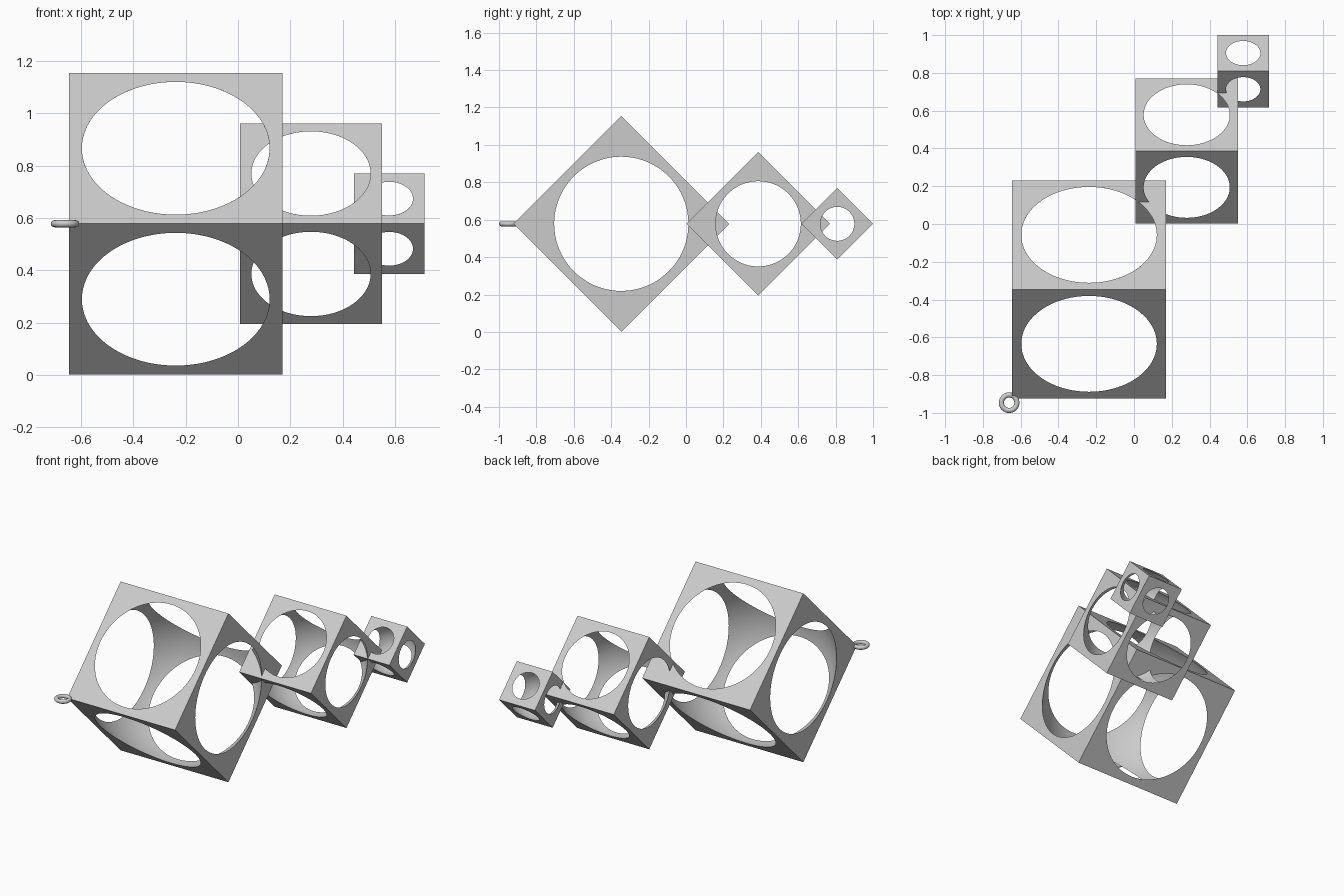
import bpy
import math

default = bpy.data.objects.get("Cube")
if default:
    bpy.data.objects.remove(default, do_unlink=True)

MID_Z = 0.578           # height of the edge line shared by every part
TILT = math.radians(45)  # the cubes balance on an edge

grey = bpy.data.materials.new("light grey")
grey.use_nodes = True
colour = (0.6, 0.6, 0.6, 1)
grey.diffuse_color = colour
grey.node_tree.nodes["Principled BSDF"].inputs["Base Color"].default_value = colour


def finish(obj, name):
    """Name, colour and shade a finished part."""
    obj.name = name
    obj.data.materials.clear()
    obj.data.materials.append(grey)
    bpy.ops.object.select_all(action='DESELECT')
    obj.select_set(True)
    bpy.context.view_layer.objects.active = obj
    bpy.ops.object.shade_smooth_by_angle(angle=math.radians(25))


def hollow_cube(name, x, y, side, hole_radius):
    """Cube hollowed by a ball that breaks through all six faces."""
    bpy.ops.mesh.primitive_cube_add(size=side)
    cube = bpy.context.object
    bpy.ops.mesh.primitive_uv_sphere_add(
        segments=128, ring_count=64, radius=math.hypot(side / 2, hole_radius))
    ball = bpy.context.object
    ball.hide_render = True
    hollow = cube.modifiers.new("hollow", 'BOOLEAN')
    hollow.operation = 'DIFFERENCE'
    hollow.solver = 'EXACT'
    hollow.object = ball

    # Bake the hollow, then drop the ball
    graph = bpy.context.evaluated_depsgraph_get()
    baked = bpy.data.meshes.new_from_object(cube.evaluated_get(graph))
    cube.modifiers.clear()
    cube.data = baked
    bpy.data.objects.remove(ball, do_unlink=True)

    cube.location = (x, y, MID_Z)
    cube.rotation_euler = (TILT, 0, 0)
    finish(cube, name)


# Chain of three shrinking cubes, corners interlocked
hollow_cube("large_cube", -0.238, -0.346, 0.816, 0.359)
hollow_cube("middle_cube", 0.279, 0.386, 0.543, 0.228)
hollow_cube("small_cube", 0.578, 0.809, 0.271, 0.091)

# Hanging ring on the front corner
bpy.ops.mesh.primitive_torus_add(
    major_radius=0.041, minor_radius=0.0135, major_segments=48, minor_segments=16,
    location=(-0.661, -0.946, MID_Z))
finish(bpy.context.object, "hanging_ring")
